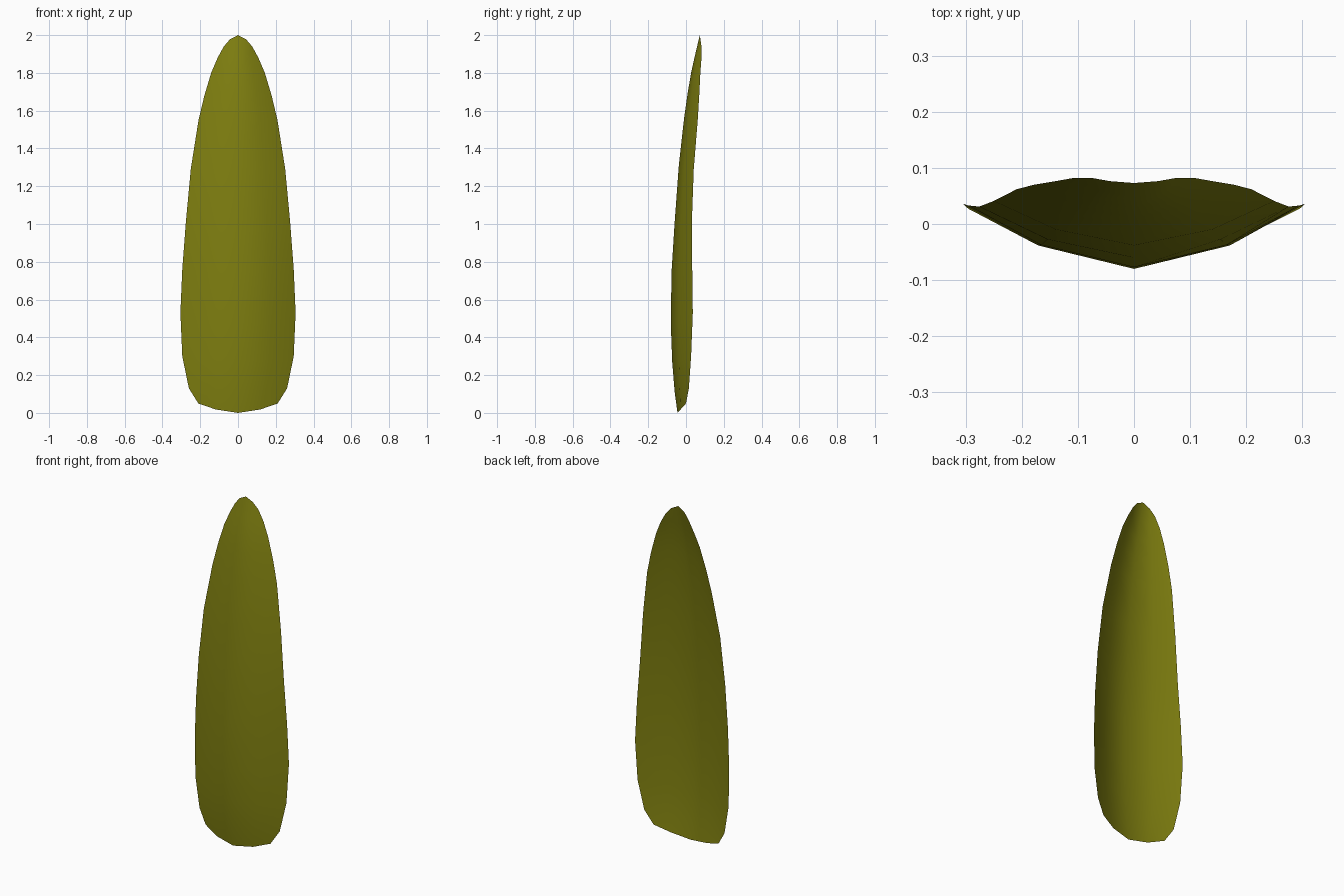
import bpy

# Each row: edge x, edge y, edge z, midrib y, midrib z
rows = [
    (0.21, 0.000, 0.05, -0.045, 0.00),
    (0.26, 0.015, 0.13, -0.060, 0.11),
    (0.295, 0.027, 0.30, -0.073, 0.27),
    (0.305, 0.036, 0.53, -0.080, 0.46),
    (0.295, 0.033, 0.76, -0.077, 0.74),
    (0.276, 0.031, 1.01, -0.060, 1.01),
    (0.25, 0.041, 1.29, -0.038, 1.31),
    (0.209, 0.062, 1.55, -0.009, 1.57),
    (0.178, 0.070, 1.68, 0.010, 1.70),
    (0.142, 0.076, 1.80, 0.027, 1.80),
    (0.108, 0.082, 1.88, 0.047, 1.89),
    (0.075, 0.082, 1.94, 0.073, 2.00),
]

# Across each row: (width share, share of depth and height from midrib to edge)
columns = [(-1, 1), (-0.56, 0.36), (0, 0), (0.56, 0.36), (1, 1)]

verts, faces = [], []
n = len(columns)
for ex, ey, ez, my, mz in rows:
    for u, t in columns:
        verts.append((ex * u, my + (ey - my) * t, mz + (ez - mz) * t))
for r in range(len(rows) - 1):
    for c in range(n - 1):
        a = r * n + c
        faces.append((a, a + 1, a + n + 1, a + n))

# Thin cupped petal sheet
mesh = bpy.data.meshes.new("petal")
mesh.from_pydata(verts, [], faces)
mesh.shade_smooth()
petal = bpy.data.objects.new("petal", mesh)
bpy.context.collection.objects.link(petal)

# Olive colour
mat = bpy.data.materials.new("olive")
mat.diffuse_color = (0.21, 0.21, 0.005, 1)
mesh.materials.append(mat)
